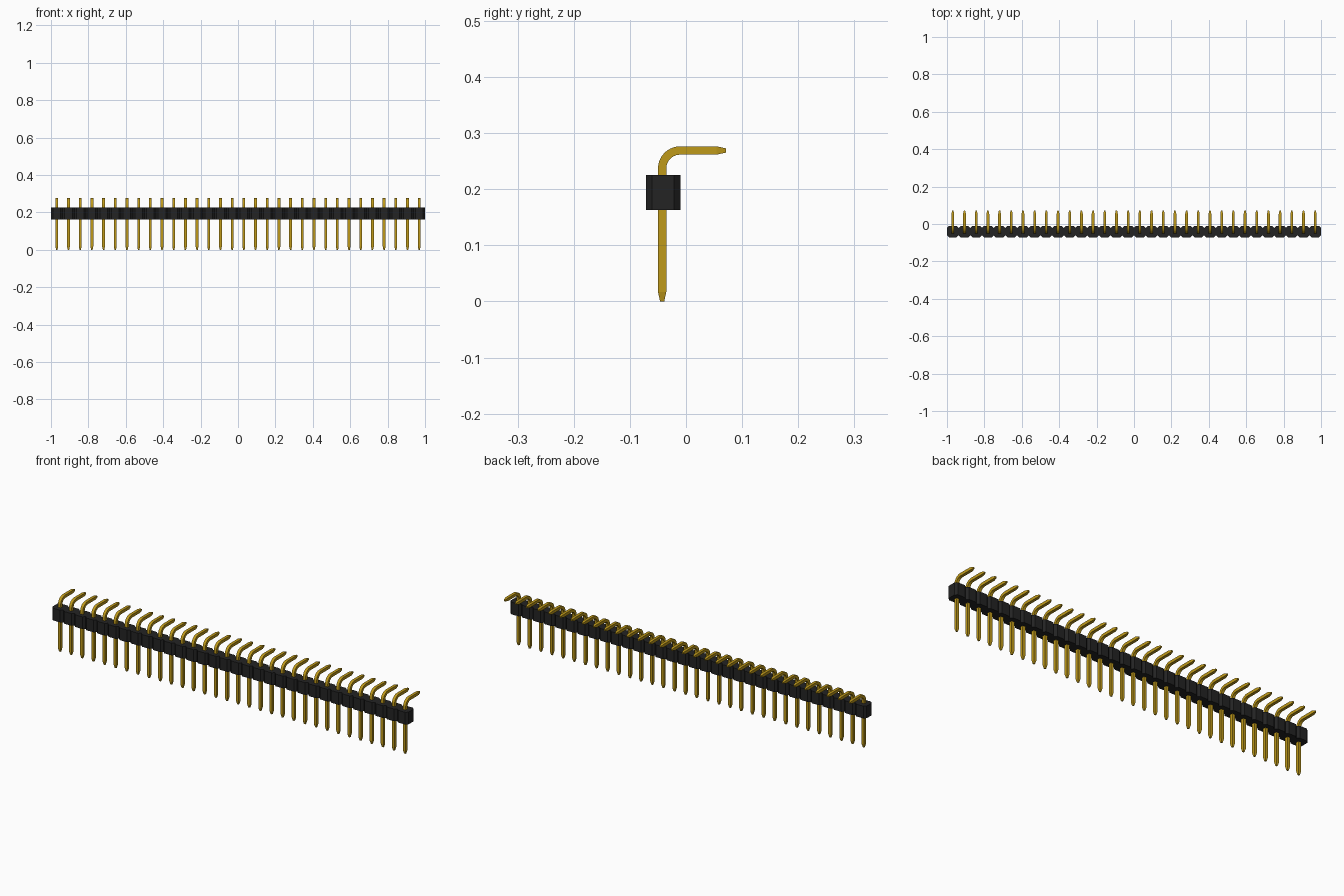
import bpy, bmesh, math
from mathutils import Vector

cube = bpy.data.objects.get("Cube")
if cube:
    bpy.data.objects.remove(cube)

COUNT = 32
PITCH = 2 / COUNT


def material(name, color, roughness):
    mat = bpy.data.materials.new(name)
    mat.use_nodes = True
    mat.diffuse_color = (*color, 1)
    bsdf = mat.node_tree.nodes["Principled BSDF"]
    bsdf.inputs["Base Color"].default_value = (*color, 1)
    bsdf.inputs["Roughness"].default_value = roughness
    return mat


def finish_mesh(bm, name, mat):
    bmesh.ops.recalc_face_normals(bm, faces=bm.faces)
    mesh = bpy.data.meshes.new(name)
    bm.to_mesh(mesh)
    bm.free()
    mesh.materials.append(mat)
    return mesh


def add_object(name, mesh, x=0):
    obj = bpy.data.objects.new(name, mesh)
    obj.location.x = x
    bpy.context.collection.objects.link(obj)
    return obj


black = material("black plastic", (0.017, 0.017, 0.017), 0.6)
gold = material("gold metal", (0.52, 0.32, 0.01), 0.4)

# Housing: a row of joined cells with chamfered corners, extruded upwards
Y_FRONT, Y_BACK, Z_LOW, Z_HIGH = -0.0715, -0.01, 0.163, 0.225
CUT = 0.011


def housing_edge(y, inward):
    points = [(-1, y + inward)]
    for i in range(COUNT):
        left = -1 + i * PITCH
        points += [(left + CUT, y), (left + PITCH - CUT, y),
                   (left + PITCH, y + inward)]
    return points


outline = housing_edge(Y_FRONT, CUT) + housing_edge(Y_BACK, -CUT)[::-1]
bm = bmesh.new()
base = bm.faces.new([bm.verts.new((x, y, Z_LOW)) for x, y in outline])
top = bmesh.ops.extrude_face_region(bm, geom=[base], use_keep_orig=True)["geom"]
bmesh.ops.translate(bm, vec=(0, 0, Z_HIGH - Z_LOW),
                    verts=[v for v in top if isinstance(v, bmesh.types.BMVert)])
add_object("housing", finish_mesh(bm, "housing", black))

# Pin: square wire swept up, round the bend and backwards, tapered at both tips
HALF, TIP, TAPER = 0.0074, 0.0037, 0.017
PIN_Y, PIN_TOP, END_Y, BEND, STEPS = -0.0425, 0.269, 0.0715, 0.032, 10

# Each station is (y, z, direction angle, half width)
stations = [(PIN_Y, 0, 0, TIP), (PIN_Y, TAPER, 0, HALF)]
for i in range(STEPS + 1):
    a = math.pi / 2 * i / STEPS
    stations.append((PIN_Y + BEND * (1 - math.cos(a)),
                     PIN_TOP - BEND * (1 - math.sin(a)), a, HALF))
stations += [(END_Y - TAPER, PIN_TOP, math.pi / 2, HALF),
             (END_Y, PIN_TOP, math.pi / 2, TIP)]

bm = bmesh.new()
rings = []
for y, z, a, half in stations:
    side = Vector((half, 0, 0))
    out = Vector((0, math.cos(a), -math.sin(a))) * half
    center = Vector((0, y, z))
    rings.append([bm.verts.new(center + side * s + out * t)
                  for s, t in ((-1, -1), (1, -1), (1, 1), (-1, 1))])
for lower, upper in zip(rings, rings[1:]):
    for k in range(4):
        n = (k + 1) % 4
        bm.faces.new((lower[k], lower[n], upper[n], upper[k]))
bm.faces.new(rings[0])
bm.faces.new(rings[-1])
pin_mesh = finish_mesh(bm, "pin", gold)

# One pin in the middle of every cell
for i in range(COUNT):
    pin = add_object(f"pin_{i + 1}", pin_mesh, -1 + PITCH * (i + 0.5))

# Smooth the bend, keep the square edges sharp
bpy.ops.object.select_all(action="DESELECT")
pin.select_set(True)
bpy.context.view_layer.objects.active = pin
bpy.ops.object.shade_smooth_by_angle(angle=math.radians(12))
